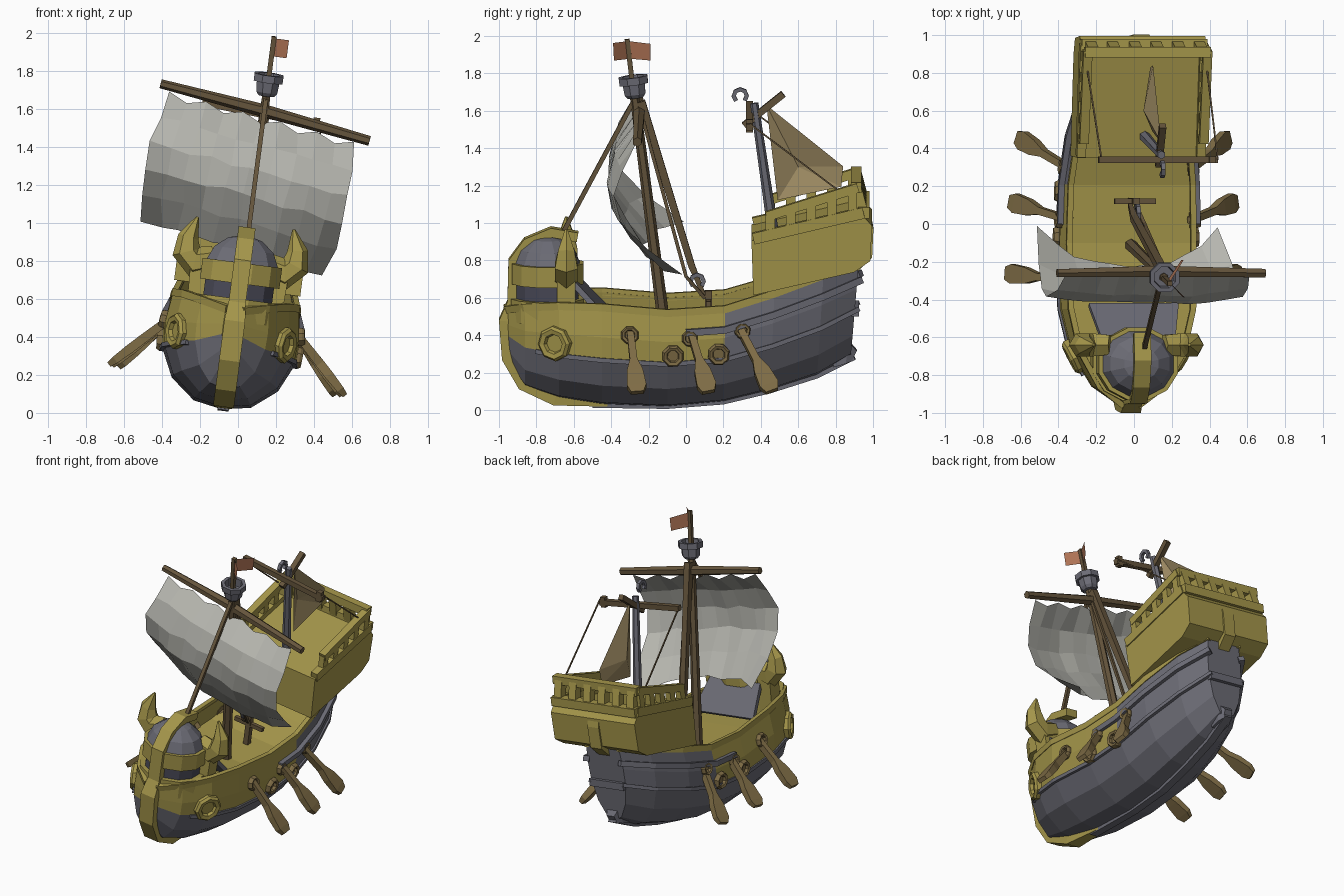
import bpy, bmesh, math, random
from mathutils import Vector, Matrix

if "Cube" in bpy.data.objects:
    bpy.data.objects.remove(bpy.data.objects["Cube"])
random.seed(4)

# The whole ship heels to one side: built upright, then leaned by HEEL
HEEL = Matrix.Translation((-0.07, 0, 0.005)) @ Matrix.Rotation(math.radians(7.5), 4, 'Y')
COL = dict(yellow=(.38, .31, .07), grey=(.15, .15, .18), wood=(.13, .09, .045), sail=(.47, .47, .43),
           tan=(.33, .25, .12), red=(.42, .17, .09), oar=(.21, .15, .06), dark=(.07, .07, .1))
MAT = {}
for k, c in COL.items():
    MAT[k] = bpy.data.materials.new(k)
    MAT[k].diffuse_color = (*c, 1)


def mk(name, verts, faces, *mats, idx=None):
    me = bpy.data.meshes.new(name)
    me.from_pydata([HEEL @ Vector(v) for v in verts], [], faces)
    for m in mats:
        me.materials.append(MAT[m])
    if idx:
        me.polygons.foreach_set("material_index", idx)
    bm = bmesh.new()
    bm.from_mesh(me)
    bmesh.ops.recalc_face_normals(bm, faces=bm.faces)
    bm.to_mesh(me)
    bm.free()
    ob = bpy.data.objects.new(name, me)
    bpy.context.collection.objects.link(ob)
    return ob


def sweep(name, path, size, mat, n=4, side=(1, 0, 0)):
    """Closed bar along path; size = radius, or per-point (half width along side, half depth)."""
    P = [Vector(p) for p in path]
    if not isinstance(size, list):
        size = [size] * len(P)
    size = [s if isinstance(s, tuple) else (s, s) for s in size]
    vs, fs = [], []
    k = math.sqrt(2) if n == 4 else 1
    for i, p in enumerate(P):
        t = (P[min(i + 1, len(P) - 1)] - P[max(i - 1, 0)]).normalized()
        u = Vector(side)
        u = (u - t * u.dot(t)).normalized()
        v = t.cross(u)
        for j in range(n):
            a = math.tau * (j + .5) / n
            vs.append(p + u * (k * size[i][0] * math.cos(a)) + v * (k * size[i][1] * math.sin(a)))
    for i in range(len(P) - 1):
        for j in range(n):
            q = (j + 1) % n
            fs.append((i * n + j, i * n + q, i * n + n + q, i * n + n + j))
    fs += [tuple(range(n)), tuple(range(len(vs) - n, len(vs)))]
    return mk(name, vs, fs, mat)


def lathe(name, prof, n, centre, axis, mat, scale=(1, 1, 1)):
    """Turned part: prof = (radius, height) along axis."""
    rot = Vector((0, 0, 1)).rotation_difference(Vector(axis)).to_matrix()
    vs, fs = [], []
    for r, h in prof:
        for j in range(n):
            a = math.tau * (j + .5) / n
            vs.append(Vector(centre) + rot @ Vector((r * math.cos(a) * scale[0], r * math.sin(a) * scale[1], h)))
    for i in range(len(prof) - 1):
        for j in range(n):
            q = (j + 1) % n
            fs.append((i * n + j, i * n + q, i * n + n + q, i * n + n + j))
    fs += [tuple(range(n)), tuple(range(len(vs) - n, len(vs)))]
    return mk(name, vs, fs, mat)


# Hull stations: y, half width, keel z, rail z; section: width factor, height factor
ST = [(-.96, .05, .26, .54), (-.86, .19, .12, .57), (-.68, .3, .06, .59), (-.45, .355, .025, .59), (-.1, .362, .012, .56),
      (.2, .355, .04, .58), (.45, .325, .1, .66), (.7, .25, .18, .75), (.88, .14, .28, .81)]
SEC = [(0, 0), (.42, .05), (.78, .24), (.98, .52), (1, .72), (.94, 1)]


def lerp(tab, x):
    for a, b in zip(tab, tab[1:]):
        if x <= b[0] or b is tab[-1]:
            t = (x - a[0]) / (b[0] - a[0])
            return [p + (q - p) * t for p, q in zip(a, b)]


def hull(y, f, s=1, out=0):
    _, w, zk, zr = lerp(ST, y)
    g = lerp([(h, x) for x, h in SEC], f)[1]
    return Vector((s * (w * g + out) - .018, y + .05 * f * max(0, y), zk + (zr - zk) * f))


ring = [(-1, h) for x, h in reversed(SEC)] + [(1, h) for x, h in SEC[1:]]
m = len(ring)
verts = [hull(st[0], h, s) for st in ST for s, h in ring]
faces, idx = [], []
for i in range(len(ST) - 1):
    for j in range(m - 1):
        faces.append((i * m + j, i * m + j + 1, i * m + m + j + 1, i * m + m + j))
        idx.append(1 if j in (0, 1, m - 3, m - 2) and ST[i][0] < .1 else 0)
faces += [tuple(range(m)), tuple(range(len(verts) - m, len(verts)))]
body = mk("hull", verts, faces, "grey", "yellow", idx=idx + [1, 0])
sol = body.modifiers.new("thickness", 'SOLIDIFY')
sol.thickness, sol.offset, sol.material_offset = .025, -1, 1

# Deck, sloping foredeck plate
ys = [-.85, -.68, -.45, -.1, .2, .45, .7, .88]
mk("deck", [hull(y, .74, s, -.01) for y in ys for s in (-1, 1)],
   [(2 * i, 2 * i + 1, 2 * i + 3, 2 * i + 2) for i in range(len(ys) - 1)], "yellow")
sweep("foredeck_plate", [(0, -.6, .7), (0, -.43, .52)], [(.2, .015), (.24, .015)], "grey")

# Gunwales, strakes, keel and stem
for s in (-1, 1):
    sweep("gunwale", [hull(st[0], 1, s, -.008) for st in ST], (.015, .02), "yellow")
    sweep("upper_strake", [hull(y, .8, s, .008) for y in (.0, .2, .45, .7, .9)], (.02, .018), "grey")
    sweep("lower_strake", [hull(y, .5, s, .005) for y in (-.8, -.68, -.45, -.1, .2, .45, .7, .9)], (.012, .012), "grey")
sweep("keel", [(-.01, -.5, .022), (-.01, -.1, .016), (-.01, .2, .04), (-.01, .45, .1), (-.01, .7, .18), (-.01, .9, .28)],
      (.03, .012), "grey")
sweep("stern_fin", [(-.01, .78, .3), (-.01, .86, .31), (-.01, .9, .29)], [(.05, .07), (.05, .06), (.03, .03)], "grey")
sweep("stern_beam", [(-.15, .9, .54), (.12, .9, .54)], .025, "grey", side=(0, 1, 0))
sweep("stem", [(-.01, -.58, .93), (-.01, -.72, .955), (-.01, -.85, .9), (-.01, -.925, .8), (-.01, -.93, .58),
               (-.01, -.965, .48), (-.01, -.95, .28), (-.01, -.87, .14), (-.01, -.7, .06), (-.01, -.42, .028)],
      [(.045, .025)] * 5 + [(.055, .035)] * 4 + [(.03, .012)], "yellow")

# Helmet figurehead with horns
HC = (-.01, -.74, 0)
SC = (1.05, .95, 1)
lathe("helmet_dome", [(.195, .7), (.19, .78), (.155, .86), (.09, .915), (.02, .935)], 12, HC, (0, 0, 1), "grey", SC)
lathe("helmet_core", [(.18, .45), (.18, .72)], 12, HC, (0, 0, 1), "dark", SC)
for z0, z1, r in ((.68, .79, .208), (.48, .6, .213)):
    lathe("helmet_band", [(r - .02, z0), (r, z0), (r, z1), (r - .03, z1)], 12, HC, (0, 0, 1), "yellow", SC)
for s in (-1, 1):
    sweep("horn", [(s * x - .02, -.64, z) for x, z in ((.14, .79), (.24, .76), (.29, .81), (.29, .89), (.255, 1.0))],
          [(.06, .07), (.07, .085), (.07, .075), (.05, .055), .008], "yellow", 6, (0, 1, 0))
    sweep("cheek_post", [(s * .2 - .02, -.64, .5), (s * .21 - .02, -.64, .74)], .05, "yellow")

# Round ports and oars
for s in (-1, 1):
    for y, r, f in ((-.7, .095, .62), (-.07, .06, .58), (.17, .06, .56), (-.3, .05, .76), (.02, .045, .74), (.29, .045, .74)):
        p = hull(y, f, s)
        ty = hull(y + .04, f, s) - hull(y - .04, f, s)
        tz = hull(y, f + .04, s) - hull(y, f - .04, s)
        nrm = ty.cross(tz).normalized() * s
        lathe("round_port", [(r * .5, .005), (r * .58, .025), (r * .85, .03), (r, .015), (r, -.03)], 8, p, nrm,
              "oar" if y != -.7 else "yellow")
    for y0, y1, x1 in ((-.3, -.26, .625), (.02, .12, .605), (.29, .46, .565)):
        a, b = Vector((s * .32 - .01, y0, .47)), Vector((s * x1 - .01, y1, .17))
        sweep("oar", [a.lerp(b, t) for t in (0, .5, .68, .9, 1)],
              [(.018, .02), (.02, .024), (.043, .024), (.052, .02), (.034, .014)], "oar", 4, (0, 1, 0))

# Stern castle
CX, CW = -.02, .335
cp = [(.36, .655), (.35, .95), (.94, 1.09), (.995, 1.03), (.985, .84), (.9, .78)]
k = len(cp)
mk("stern_castle", [(CX + s * CW, y, z) for s in (-1, 1) for y, z in cp],
   [tuple(range(k)), tuple(range(k, 2 * k))] + [(i, (i + 1) % k, k + (i + 1) % k, k + i) for i in range(k)], "yellow")
for s in (-1, 1):
    x = CX + s * (CW - .015)
    sweep("castle_base_rail", [(x, .36, .96), (x, .95, 1.1)], (.024, .03), "yellow")
    sweep("castle_top_rail", [(x, .43, 1.08), (x, .92, 1.235)], (.024, .025), "yellow")
    for i in range(5):
        y = .45 + i * .11
        sweep("castle_post", [(x, y, .95 + (y - .36) * .24), (x, y, 1.08 + (y - .43) * .31)], (.02, .025), "yellow")
sweep("stern_base_rail", [(CX - CW, .95, 1.1), (CX + CW, .95, 1.1)], .03, "yellow", side=(0, 1, 0))
sweep("stern_top_rail", [(CX - CW, .91, 1.235), (CX + CW, .91, 1.235)], .028, "yellow", side=(0, 1, 0))
for i in range(6):
    x = CX - .29 + i * .116
    sweep("stern_post", [(x, .945, 1.1), (x, .91, 1.235)], .028, "yellow")
sweep("stern_centre_post", [(-.02, .88, .74), (-.02, .975, .83), (-.02, .98, .97), (-.02, .97, 1.02)], (.045, .022), "yellow")

# Main mast, crow's nest, yard, flag
sweep("main_mast", [(0, -.11, .4), (0, -.285, 1.76)], [.034, .024], "wood", 6)
sweep("flag_pole", [(0, -.28, 1.7), (0, -.315, 1.995)], .013, "wood")
lathe("crows_nest", [(.045, 0), (.06, .02), (.065, .075), (.083, .075), (.083, .115), (.06, .115), (.055, .06)], 8,
      (0, -.27, 1.68), (0, -.12, 1), "grey")
sweep("main_yard", [(-.56, -.26, 1.67), (0, -.25, 1.6), (.57, -.26, 1.515)], [.024, .034, .026], "wood", 6, (0, 1, 0))
mk("flag", [(.08, -.385, 1.89), (.08, -.39, 1.985), (0, -.3, 1.89), (0, -.31, 1.985), (.075, -.19, 1.89), (.075, -.19, 1.98)],
   [(0, 1, 3, 2), (2, 3, 5, 4)], "red")

# Main sail: bellied grid with lower corners curled aft
NU, NV = 10, 5
TL, TR, BL, BR = (Vector(p) for p in ((-.51, 0, 1.635), (.49, 0, 1.5), (-.56, 0, .945), (.425, 0, .78)))
vs = []
for j in range(NV + 1):
    for i in range(NU + 1):
        u, v = i / NU, j / NV
        p = TL.lerp(TR, u).lerp(BL.lerp(BR, u), v)
        e = abs(2 * u - 1)
        p.x += .04 * math.sin(math.pi * v) * (2 * u - 1)
        p.y = -.27 - .18 * math.sin(math.pi * v ** .9) * (1 - .25 * e ** 2) + .05 * v + .2 * v ** 4 * e ** 3
        p.z -= .035 * (i % 2) * (j == 0) - .01 * (1 - e) * v ** 3
        p += Vector([random.uniform(-.012, .012) for _ in range(3)]) * (0 < j)
        vs.append(p)
w = NU + 1
mk("main_sail", vs, [(j * w + i, j * w + i + 1, j * w + w + i + 1, j * w + w + i) for j in range(NV) for i in range(NU)], "sail")

# Stays and deck cleat bar
sweep("fore_stay", [(0, -.67, .93), (0, -.27, 1.68)], .012, "wood")
sweep("back_stay", [(0, -.24, 1.66), (-.03, .03, .77), (-.03, .1, .6)], [.022, .018, .01], "wood")
sweep("back_stay", [(.02, -.24, 1.6), (.03, .0, .72), (.0, .1, .6)], .009, "wood")
sweep("cleat_bar", [(-.11, .12, .58), (.11, .12, .58)], .014, "wood", side=(0, 1, 0))
sweep("cleat_post", [(0, .12, .42), (0, .12, .64)], .018, "wood")


# Hook-shaped rigging fittings
def hook(y, z):
    pts = [(0, y + .035 * math.cos(a), z + .035 * math.sin(a)) for a in (i * .8 - .8 for i in range(7))]
    sweep("rigging_hook", pts, .011, "grey")


hook(.06, .69)
hook(.29, 1.69)

# Mizzen mast, spars, sail and lines
sweep("mizzen_mast", [(0, .47, .93), (0, .365, 1.65)], [.03, .022], "grey", 6)
sweep("mizzen_yard", [(-.33, .34, 1.6), (.31, .34, 1.56)], .018, "wood", side=(0, 1, 0))
sweep("mizzen_gaff", [(0, .31, 1.53), (0, .52, 1.7)], .018, "wood")
mk("mizzen_sail", [(0, .43, 1.64), (0, .84, 1.31), (0, .83, 1.2), (.02, .49, 1.13), (-.05, .6, 1.3)],
   [(0, 1, 4), (1, 2, 4), (2, 3, 4), (3, 0, 4)], "tan")
for s in (-1, 1):
    sweep("mizzen_line", [(s * .31, .34, 1.58), (CX + s * .32, .84, 1.2)], .004, "wood")
sweep("yard_knob", [(.28, .34, 1.53), (.28, .34, 1.6)], .018, "wood")

for m in bpy.data.materials:
    if m.users and not m.is_grease_pencil:
        m.use_nodes = True
        m.node_tree.nodes["Principled BSDF"].inputs["Base Color"].default_value = m.diffuse_color
